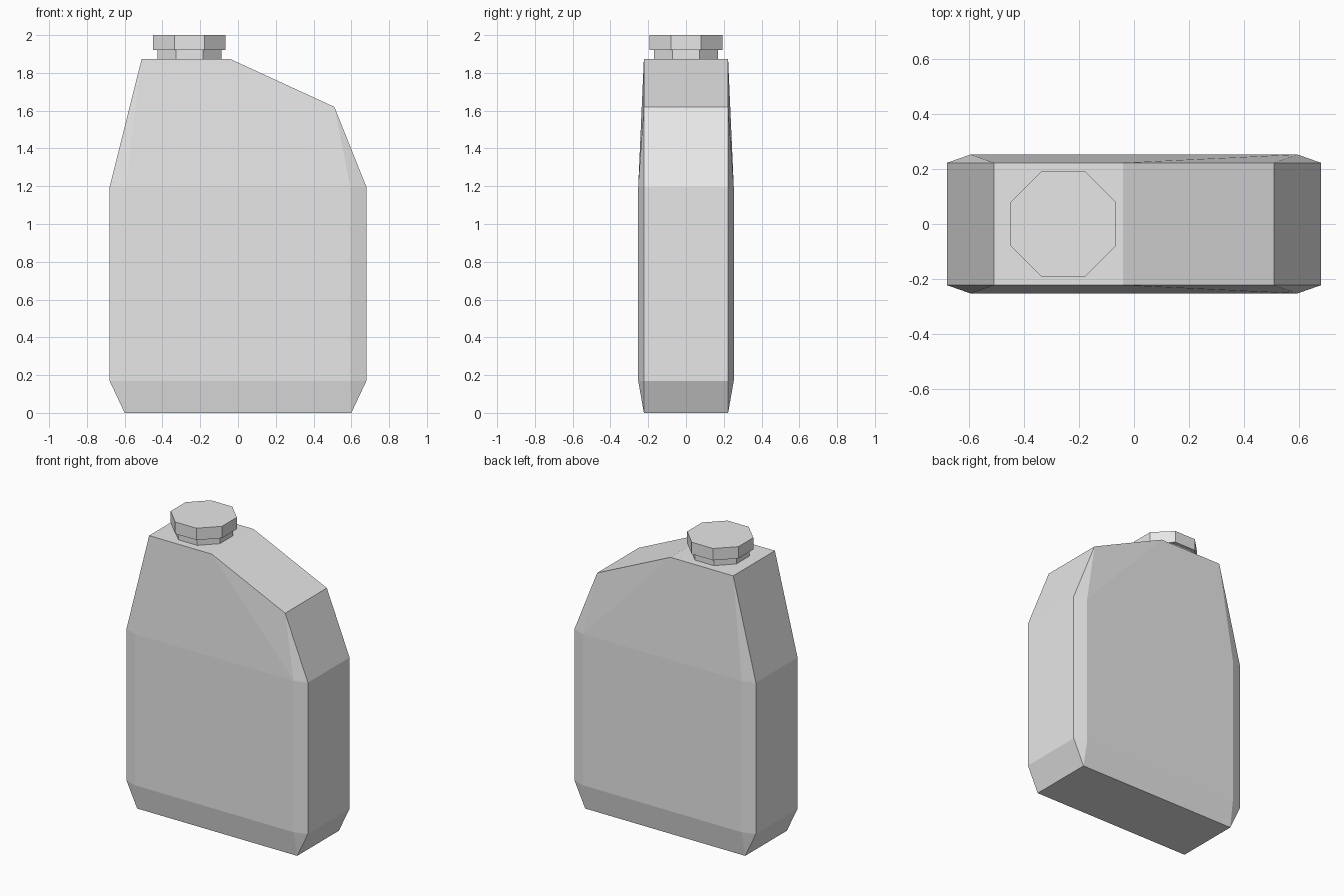
import bpy, bmesh, math
from mathutils import Matrix

cube = bpy.data.objects.get("Cube")
if cube:
    bpy.data.objects.remove(cube, do_unlink=True)

# One plain grey for the whole jug
grey = bpy.data.materials.new("plain_grey")
grey.use_nodes = True
colour = (0.8, 0.8, 0.8, 1)
grey.diffuse_color = colour
grey.node_tree.nodes["Principled BSDF"].inputs["Base Color"].default_value = colour


def add_object(name, bm):
    bmesh.ops.recalc_face_normals(bm, faces=bm.faces)
    mesh = bpy.data.meshes.new(name)
    bm.to_mesh(mesh)
    bm.free()
    mesh.materials.append(grey)
    obj = bpy.data.objects.new(name, mesh)
    bpy.context.collection.objects.link(obj)
    return obj


def octagon(name, apothem, z0, z1):
    bm = bmesh.new()
    radius = apothem / math.cos(math.pi / 8)
    place = (Matrix.Translation((-0.257, 0, (z0 + z1) / 2))
             @ Matrix.Rotation(math.pi / 8, 4, "Z"))
    bmesh.ops.create_cone(bm, cap_ends=True, segments=8, radius1=radius,
                          radius2=radius, depth=z1 - z0, matrix=place)
    return add_object(name, bm)


# Jug body: convex shell around a side outline and slightly bulged broad panels
side_depth, panel_depth = 0.223, 0.253
outline = [(-0.60, 0), (0.60, 0), (0.68, 0.17), (0.68, 1.195),
           (0.51, 1.62), (-0.04, 1.873), (-0.51, 1.873),
           (-0.68, 1.195), (-0.68, 0.17)]
panel = [(-0.595, 0.17), (0.595, 0.17), (0.595, 1.195), (-0.595, 1.195)]

bm = bmesh.new()
for points, depth in ((outline, side_depth), (panel, panel_depth)):
    for x, z in points:
        for side in (-1, 1):
            bm.verts.new((x, side * depth, z))
bmesh.ops.convex_hull(bm, input=bm.verts)
bmesh.ops.dissolve_limit(bm, angle_limit=math.radians(0.2),
                         verts=bm.verts, edges=bm.edges)
add_object("jug_body", bm)

# Neck collar and screw cap
octagon("neck", 0.17, 1.86, 1.922)
octagon("cap", 0.192, 1.92, 2.0)
